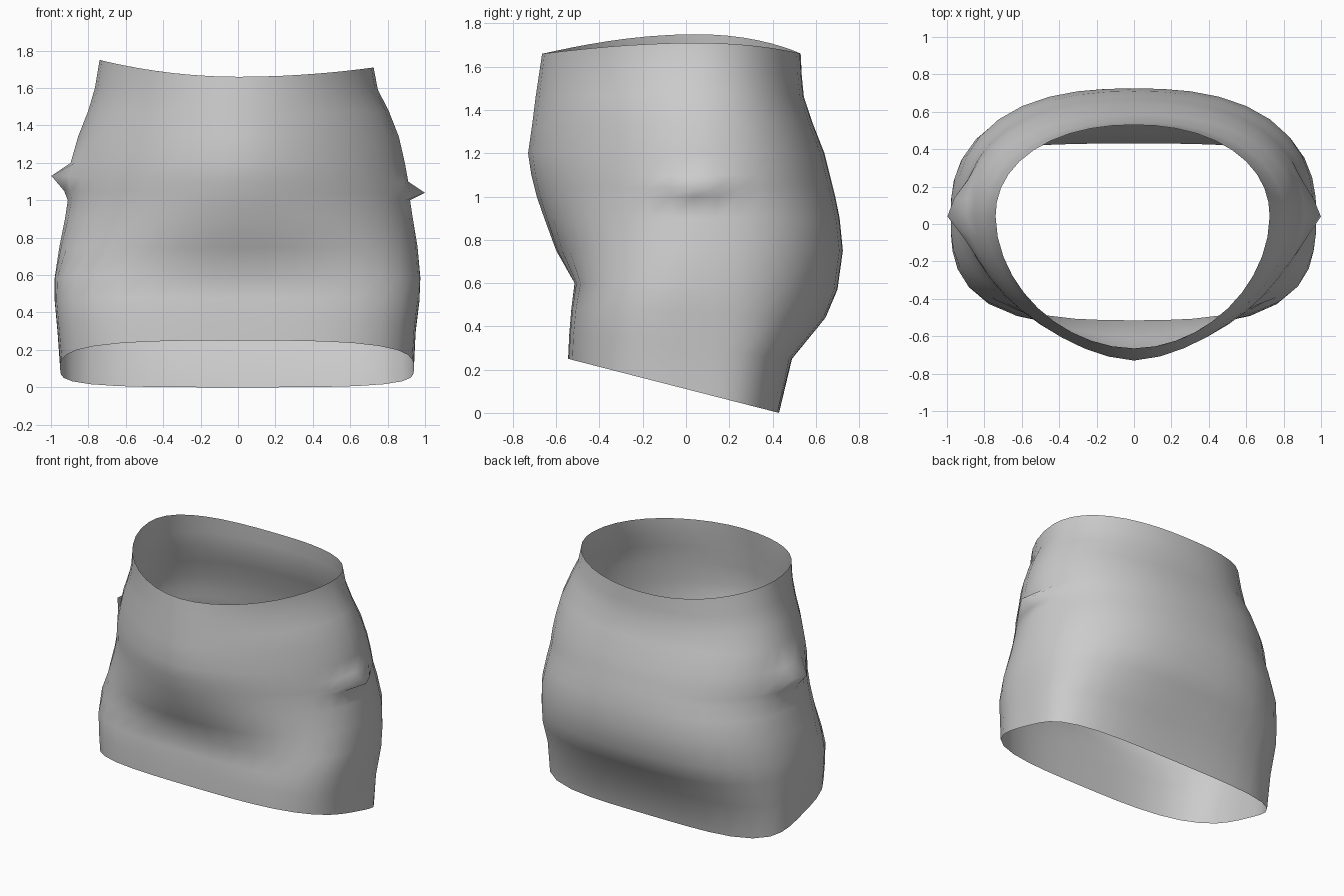
import bpy, bmesh, math

SEG = 40
YC = 0.04

# Rings: z front, z back, side lift left, lift right, x left, x right, y front, y back, roundness front, back
RINGS = [
    (0.25, 0.00, 0.00, 0.00, 0.95, 0.94, -0.545, 0.43, 3.2, 3.8),
    (0.36, 0.25, 0.00, 0.00, 0.965, 0.95, -0.54, 0.49, 3.2, 3.4),
    (0.48, 0.44, 0.00, 0.00, 0.98, 0.97, -0.53, 0.645, 3.1, 2.7),
    (0.60, 0.57, 0.00, 0.00, 0.98, 0.975, -0.515, 0.70, 2.8, 2.5),
    (0.75, 0.75, 0.00, 0.00, 0.955, 0.96, -0.60, 0.725, 2.1, 2.5),
    (0.90, 0.90, 0.00, 0.00, 0.925, 0.935, -0.655, 0.71, 1.85, 2.4),
    (1.00, 1.00, 0.00, 0.00, 0.91, 0.92, -0.69, 0.69, 1.75, 2.3),
    (1.04, 1.04, 0.01, 0.00, 0.91, 0.917, -0.70, 0.68, 1.72, 2.3),
    (1.10, 1.10, 0.03, 0.00, 0.905, 0.91, -0.715, 0.665, 1.7, 2.3),
    (1.20, 1.20, 0.00, 0.00, 0.895, 0.892, -0.73, 0.64, 1.65, 2.3),
    (1.34, 1.34, 0.00, 0.00, 0.855, 0.86, -0.71, 0.585, 1.7, 2.3),
    (1.46, 1.46, 0.02, 0.02, 0.80, 0.805, -0.695, 0.545, 1.75, 2.2),
    (1.56, 1.56, 0.04, 0.03, 0.765, 0.748, -0.68, 0.535, 1.8, 2.2),
    (1.66, 1.66, 0.09, 0.05, 0.74, 0.725, -0.665, 0.53, 1.9, 2.15),
]
# Pinched fold at each side: ring index, side, y centre, amount, width
FOLDS = [(7, 1, 0.05, 0.083, 0.12), (8, -1, 0.06, 0.095, 0.12),
         (7, -1, 0.06, 0.02, 0.15)]


def ring_points(index):
    zf, zb, lift_l, lift_r, xl, xr, yf, yb, nf, nb = RINGS[index]
    for k in range(SEG):
        t = 2 * math.pi * k / SEG
        c, s = math.cos(t), math.sin(t)
        n = nb if s > 0 else nf
        r = (abs(c) ** n + abs(s) ** n) ** (-1 / n)
        half = xr if c > 0 else xl
        x = c * r * half
        y = YC + s * r * ((yb - YC) if s > 0 else (YC - yf))
        z = zf + (zb - zf) * (y - yf) / (yb - yf)
        z += (lift_r if c > 0 else lift_l) * (x / half) ** 2
        for i, side, fy, amount, width in FOLDS:
            if i == index and c * side > 0:
                x += side * amount * math.exp(-((y - fy) / width) ** 2)
        yield x, y, z


# Open garment sleeve lofted through the rings
bm = bmesh.new()
loops = [[bm.verts.new(p) for p in ring_points(i)] for i in range(len(RINGS))]
for low, high in zip(loops, loops[1:]):
    for k in range(SEG):
        j = (k + 1) % SEG
        bm.faces.new((low[k], low[j], high[j], high[k]))
for f in bm.faces:
    f.smooth = True
mesh = bpy.data.meshes.new("waist_wrap")
bm.to_mesh(mesh)
bm.free()
wrap = bpy.data.objects.new("waist_wrap", mesh)
bpy.context.collection.objects.link(wrap)
